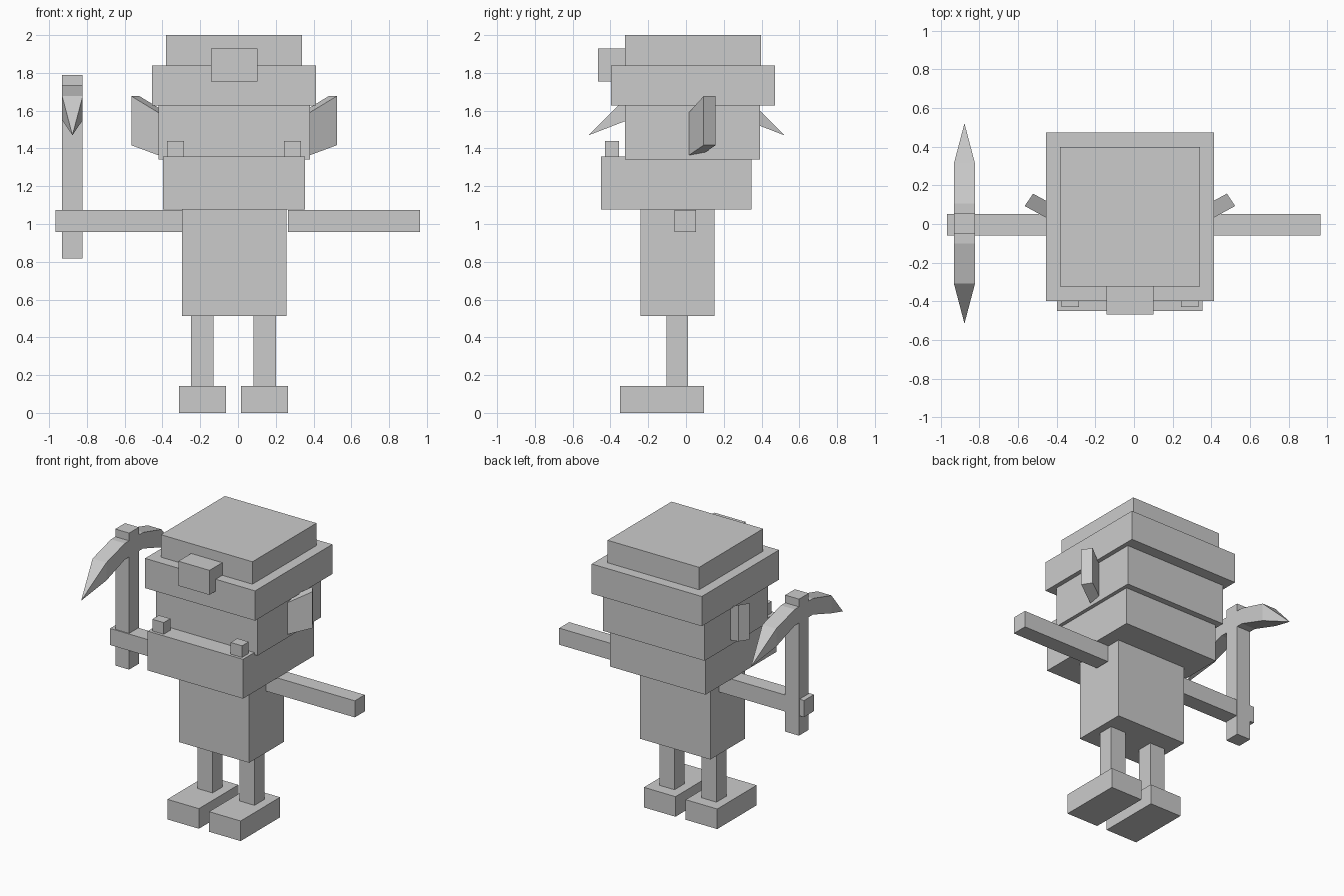
import bpy, bmesh

if "Cube" in bpy.data.objects:
    bpy.data.objects.remove(bpy.data.objects["Cube"])

CX = -0.021   # symmetry plane of the body


def mesh_object(name, verts, faces):
    me = bpy.data.meshes.new(name)
    me.from_pydata(verts, [], faces)
    bm = bmesh.new()
    bm.from_mesh(me)
    bmesh.ops.recalc_face_normals(bm, faces=bm.faces)
    bm.to_mesh(me)
    bm.free()
    ob = bpy.data.objects.new(name, me)
    bpy.context.collection.objects.link(ob)
    return ob


def prism(name, a, b):
    """Solid between two matching outlines."""
    n = len(a)
    sides = [(i, (i + 1) % n, n + (i + 1) % n, n + i) for i in range(n)]
    return mesh_object(name, a + b, [tuple(range(n)), tuple(range(n, 2 * n))] + sides)


def box(name, x, y, z):
    ring = [(x[0], y[0]), (x[1], y[0]), (x[1], y[1]), (x[0], y[1])]
    return prism(name, [(p, q, z[0]) for p, q in ring], [(p, q, z[1]) for p, q in ring])


def mirrored(centre, x):
    return {"left": x, "right": (2 * centre - x[1], 2 * centre - x[0])}.items()


# Helmet, head, jaw and body
box("helmet_crown", (-0.382, 0.34), (-0.323, 0.398), (1.84, 2.0))
box("helmet_band", (-0.455, 0.413), (-0.397, 0.472), (1.628, 1.84))
box("helmet_lamp", (-0.143, 0.102), (-0.467, -0.32), (1.755, 1.93))
box("head", (-0.421, 0.381), (-0.323, 0.392), (1.342, 1.63))
box("jaw", (-0.397, 0.355), (-0.45, 0.348), (1.077, 1.357))
box("body", (-0.297, 0.256), (-0.24, 0.15), (0.513, 1.078))

# Paired teeth, legs, feet and arms
for name, cx, x, y, z in (
        ("tooth", CX, (0.243, 0.333), (-0.43, -0.355), (1.355, 1.44)),
        ("leg", -0.023, (0.083, 0.202), (-0.103, 0.011), (0.14, 0.515)),
        ("foot", -0.023, (0.017, 0.266), (-0.35, 0.094), (0.0, 0.143)),
        ("arm", -0.002, (0.264, 0.963), (-0.06, 0.052), (0.957, 1.075))):
    for side, xs in mirrored(cx, x):
        box(f"{side}_{name}", xs, y, z)

# Ears: flared slabs turned backwards
ear = [(0.38, 0.015, 1.364), (0.523, 0.093, 1.417),
       (0.523, 0.093, 1.677), (0.38, 0.015, 1.59)]
for side in ("left", "right"):
    front = [(p if side == "left" else 2 * CX - p, q, r) for p, q, r in ear]
    dx = -0.043 if side == "left" else 0.043
    prism(f"{side}_ear", front, [(p + dx, q + 0.064, r) for p, q, r in front])

# Pickaxe: handle, then an arched head with pointed ends
px = (-0.931, -0.822)
box("pickaxe_handle", px, (-0.052, 0.057), (0.817, 1.79))
sections = [(-0.308, 1.55, 1.677), (-0.1, 1.62, 1.735), (0.105, 1.62, 1.735), (0.313, 1.55, 1.677)]
verts, faces = [], []
for y, lo, hi in sections:
    verts += [(px[0], y, lo), (px[1], y, lo), (px[1], y, hi), (px[0], y, hi)]
mid = sum(px) / 2
verts += [(mid, -0.515, 1.47), (mid, 0.52, 1.47)]
for j in range(4):
    k = (j + 1) % 4
    for s in range(3):
        faces.append((4 * s + j, 4 * s + k, 4 * s + 4 + k, 4 * s + 4 + j))
    faces += [(j, k, 16), (12 + j, 12 + k, 17)]
mesh_object("pickaxe_head", verts, faces)
